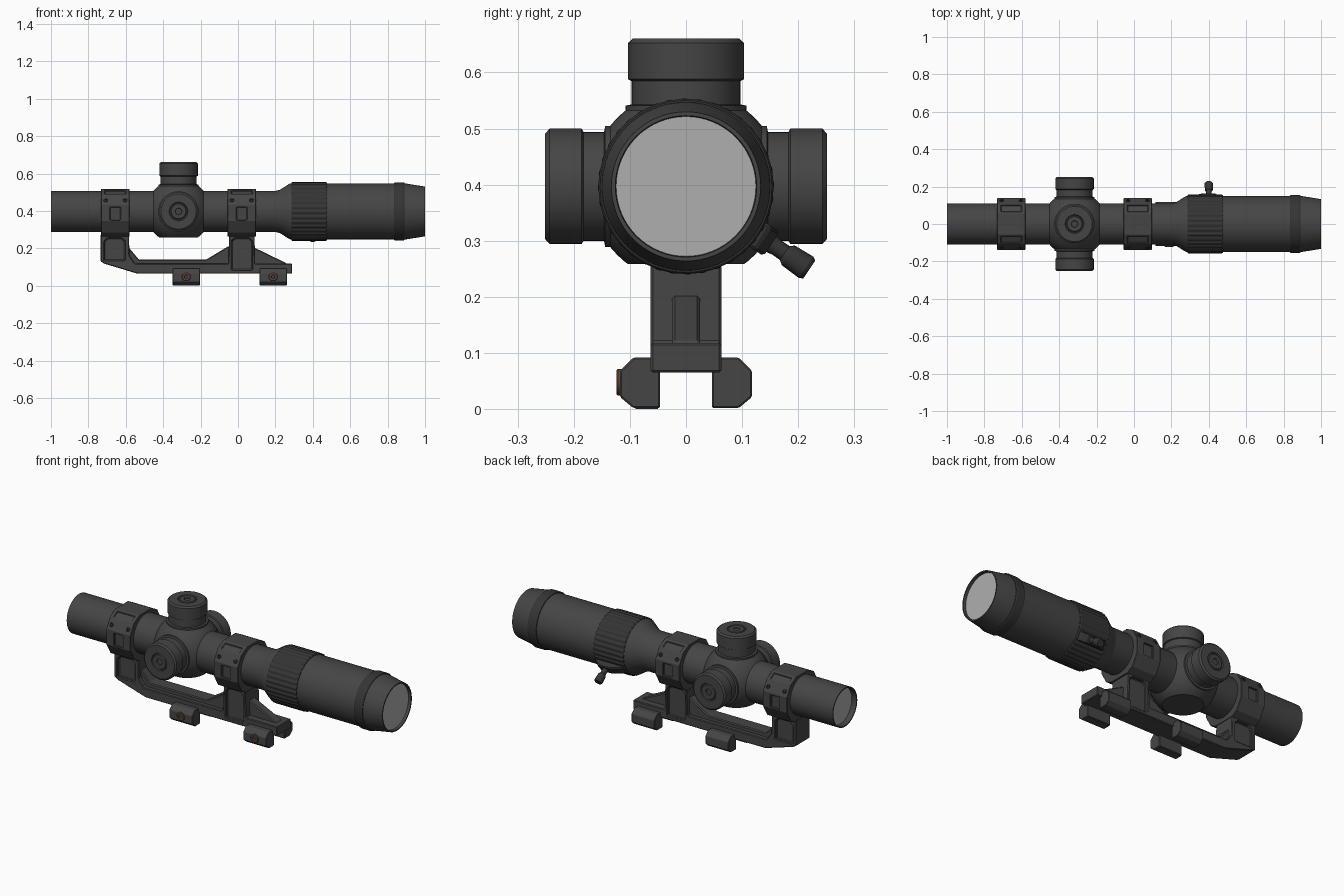
import bpy, bmesh
from math import sin, cos, pi, radians
from mathutils import Vector, Matrix

if "Cube" in bpy.data.objects:
    bpy.data.objects.remove(bpy.data.objects["Cube"])

CZ = 0.397  # height of the optical axis


def material(name, r, g, b):
    m = bpy.data.materials.new(name)
    m.diffuse_color = (r, g, b, 1)
    m.use_nodes = True
    m.node_tree.nodes["Principled BSDF"].inputs["Base Color"].default_value = m.diffuse_color
    return m


DARK = material("dark_metal", 0.06, 0.06, 0.06)
GRIP = material("grip_black", 0.035, 0.035, 0.035)
GLASS = material("pale_glass", 0.43, 0.43, 0.43)
BROWN = material("bolt_brown", 0.11, 0.06, 0.04)


def finish(name, bm, mat, angle=30, bevel=0):
    bmesh.ops.remove_doubles(bm, verts=bm.verts, dist=1e-5)
    bmesh.ops.recalc_face_normals(bm, faces=bm.faces)
    me = bpy.data.meshes.new(name)
    bm.to_mesh(me)
    bm.free()
    ob = bpy.data.objects.new(name, me)
    bpy.context.collection.objects.link(ob)
    me.materials.append(mat)
    bpy.ops.object.select_all(action='DESELECT')
    ob.select_set(True)
    bpy.context.view_layer.objects.active = ob
    if angle:
        bpy.ops.object.shade_smooth_by_angle(angle=radians(angle))
    if bevel:
        add_bevel(ob, bevel)
    return ob


def add_bevel(ob, width):
    mod = ob.modifiers.new("edge_bevel", 'BEVEL')
    mod.width = width
    mod.segments = 1
    mod.limit_method = 'ANGLE'


def lathe(name, profile, origin, axis, mat=DARK, n=48, teeth=0.0, angle=30):
    """Revolve (distance along axis, radius) points; teeth dips alternate columns."""
    m = Matrix.Translation(origin) @ Vector(axis).to_track_quat('Z', 'Y').to_matrix().to_4x4()
    bm = bmesh.new()
    rings = []
    for t, r in profile:
        rings.append([bm.verts.new(m @ Vector(((r - teeth * (i // 2 % 2)) * cos(2 * pi * i / n),
                                               (r - teeth * (i // 2 % 2)) * sin(2 * pi * i / n), t)))
                      for i in range(n)])
    for a, b in zip(rings, rings[1:]):
        for i in range(n):
            j = (i + 1) % n
            bm.faces.new((a[i], a[j], b[j], b[i]))
    bm.faces.new(rings[0])
    bm.faces.new(rings[-1])
    return finish(name, bm, mat, angle)


def prism(name, pts, axis, a, b, mat=DARK, bevel=0, matrix=None):
    """Extrude a (y,z) outline along x, or an (x,z) outline along y."""
    bm = bmesh.new()
    put = (lambda p, t: (t, p[0], p[1])) if axis == 'x' else (lambda p, t: (p[0], t, p[1]))
    lo = [bm.verts.new(put(p, a)) for p in pts]
    hi = [bm.verts.new(put(p, b)) for p in pts]
    bm.faces.new(lo)
    bm.faces.new(hi)
    for i in range(len(pts)):
        j = (i + 1) % len(pts)
        bm.faces.new((lo[i], lo[j], hi[j], hi[i]))
    if matrix:
        bm.transform(matrix)
    return finish(name, bm, mat, 0, bevel)


def cut(ob, cutters):
    for c in cutters:
        mod = ob.modifiers.new("pocket", 'BOOLEAN')
        mod.operation = 'DIFFERENCE'
        mod.object = c
        bpy.context.view_layer.objects.active = ob
        bpy.ops.object.modifier_apply(modifier=mod.name)
        bpy.data.objects.remove(c)


def chamfered(x0, x1, z0, z1, c):
    return [(x0, z0), (x1, z0), (x1, z1 - c), (x1 - c, z1), (x0 + c, z1), (x0, z1 - c)]


AX = (0, 0, CZ)
X = (1, 0, 0)

# Optical tube, recessed at both ends
lathe("main_tube", [(-0.95, 0.102), (-1.0, 0.104), (-1.0, 0.11), (0.2, 0.11), (0.225, 0.116),
                    (0.275, 0.148), (0.29, 0.151), (0.475, 0.151), (0.475, 0.149), (0.84, 0.149),
                    (0.89, 0.15), (0.90, 0.149), (1.0, 0.133), (1.0, 0.126), (0.97, 0.123)], AX, X, n=64)
lathe("eyepiece_band", [(0.835, 0.14), (0.835, 0.153), (0.84, 0.156), (0.885, 0.156), (0.89, 0.153),
                        (0.89, 0.14)], AX, X, GRIP, 64)
lathe("zoom_ring", [(0.285, 0.14), (0.285, 0.154), (0.29, 0.157), (0.47, 0.157), (0.475, 0.154),
                    (0.475, 0.14)], AX, X, GRIP, 144, 0.003, 20)
lathe("rear_lens", [(0.975, 0.124), (0.985, 0.1245)], AX, X, GLASS, 64)
lathe("front_lens", [(-0.97, 0.103), (-0.955, 0.103)], AX, X, GLASS, 64)

# Turret housing: a ball trimmed flat on six sides
TX = -0.318
bm = bmesh.new()
bmesh.ops.create_uvsphere(bm, u_segments=48, v_segments=32, radius=0.173)
for axis in range(3):
    for s in (-1, 1):
        d = Vector((0, 0, 0))
        d[axis] = s
        r = bmesh.ops.bisect_plane(bm, geom=bm.verts[:] + bm.edges[:] + bm.faces[:], dist=1e-5,
                                   plane_co=d * 0.138, plane_no=d, clear_outer=True)
        bmesh.ops.holes_fill(bm, edges=[e for e in r['geom_cut'] if isinstance(e, bmesh.types.BMEdge)], sides=0)
bm.transform(Matrix.Translation((TX, 0, CZ)))
finish("turret_housing", bm, DARK)

# Three turret knobs with a grooved end face
for name, d, h in (("elevation", (0, 0, 1), 0.264), ("left", (0, -1, 0), 0.251), ("right", (0, 1, 0), 0.251)):
    o = (TX, 0, CZ)
    lathe(name + "_turret_neck", [(0.13, 0.108), (0.144, 0.108), (0.146, 0.097), (0.2, 0.097)], o, d)
    k = h - 0.069 - (0.008 if h > 0.26 else 0)
    lathe(name + "_turret_cap", [(k, 0.096), (k + 0.004, 0.103), (h - 0.008, 0.103), (h, 0.094), (h, 0.05),
                                 (h - 0.005, 0.047), (h - 0.005, 0.042), (h, 0.039), (h, 0.018),
                                 (h - 0.006, 0.016)], o, d, n=40)

# Zoom lever pointing out and down
M = Matrix.Translation(AX) @ Matrix.Rotation(radians(-124), 4, 'X')
prism("lever_base", [(0.30, 0.14), (0.465, 0.14), (0.465, 0.166), (0.43, 0.184), (0.37, 0.184), (0.305, 0.165)],
      'y', -0.026, 0.026, GRIP, 0.005, M)
lathe("zoom_lever", [(0.17, 0.019), (0.195, 0.015), (0.212, 0.015), (0.22, 0.021), (0.258, 0.023), (0.265, 0.019)],
      (0.4, 0, CZ), (0, 0.829, -0.559), GRIP, 24)

# Mount frame: rail with two posts, side pockets and sloping ribs
frame = prism("mount_frame", [(-0.735, 0.13), (-0.715, 0.118), (-0.54, 0.065), (0.29, 0.065), (0.29, 0.118),
                              (0.092, 0.118), (0.088, 0.275), (-0.047, 0.275), (-0.052, 0.118), (-0.55, 0.118),
                              (-0.58, 0.16), (-0.583, 0.275), (-0.735, 0.275)], 'y', -0.063, 0.063)
cutters = []
for s in (-1, 1):
    a, b = sorted((s * 0.046, s * 0.1))
    cutters.append(prism("pocket_cutter", chamfered(-0.715, -0.605, 0.135, 0.255, 0.018), 'y', a, b))
    cutters.append(prism("pocket_cutter", chamfered(-0.034, 0.076, 0.085, 0.255, 0.018), 'y', a, b))
cut(frame, cutters)
add_bevel(frame, 0.004)
prism("center_rib", [(-0.6, 0.1), (-0.6, 0.215), (-0.58, 0.2), (-0.53, 0.14), (-0.17, 0.14), (-0.05, 0.212),
                     (-0.02, 0.212), (-0.02, 0.1)], 'y', -0.04, 0.04, bevel=0.005)
prism("rear_rib", [(0.06, 0.1), (0.06, 0.212), (0.095, 0.2), (0.26, 0.12), (0.26, 0.1)],
      'y', -0.025, 0.025, bevel=0.005)

# Faceted scope rings with top pockets and cap screws
half = [(0.055, 0.517), (0.105, 0.490), (0.138, 0.432), (0.138, 0.345), (0.102, 0.282), (0.064, 0.262)]
outline = half + [(-y, z) for y, z in reversed(half)]
for name, x in (("front", -0.656), ("rear", 0.02)):
    ring = prism(name + "_scope_ring", outline, 'x', x - 0.076, x + 0.076)
    cutters = []
    for s in (-1, 1):
        p = [(s * 0.064, 0.506), (s * 0.099, 0.487), (s * 0.119, 0.524), (s * 0.084, 0.543)]
        cutters.append(prism("ring_cutter", p, 'x', x - 0.055, x + 0.055))
        p = [(s * 0.128, 0.35), (s * 0.128, 0.42), (s * 0.16, 0.42), (s * 0.16, 0.35)]
        cutters.append(prism("ring_cutter", p, 'x', x - 0.028, x + 0.028))
    cut(ring, cutters)
    add_bevel(ring, 0.004)
    for s in (-1, 1):
        for dx in (-0.052, 0.052):
            lathe(name + "_ring_screw", [(-0.01, 0.011), (0.006, 0.011), (0.008, 0.009), (0.008, 0.005), (0.003, 0.005)],
                  (x + dx, s * 0.1215, 0.455), (0, s * 0.868, 0.496), GRIP, 12)

# Rail clamps on both sides, with a cross bolt on the front face
for name, x in (("front", -0.277), ("rear", 0.188)):
    for s in (-1, 1):
        prism(name + "_rail_clamp", [(s * y, z) for y, z in (
            (0.046, 0.002), (0.094, 0.002), (0.118, 0.022), (0.118, 0.068), (0.094, 0.092), (0.06, 0.092),
            (0.046, 0.075))], 'x', x - 0.073, x + 0.073, bevel=0.003)
    prism(name + "_clamp_foot", [(-0.09, 0.0), (-0.05, 0.0), (-0.05, 0.01), (-0.09, 0.01)], 'x', x - 0.07, x + 0.07)
    lathe(name + "_clamp_bolt", [(0.1, 0.024), (0.121, 0.024), (0.124, 0.021), (0.124, 0.011), (0.118, 0.009)],
          (x, 0, 0.048), (0, -1, 0), BROWN, 16)
